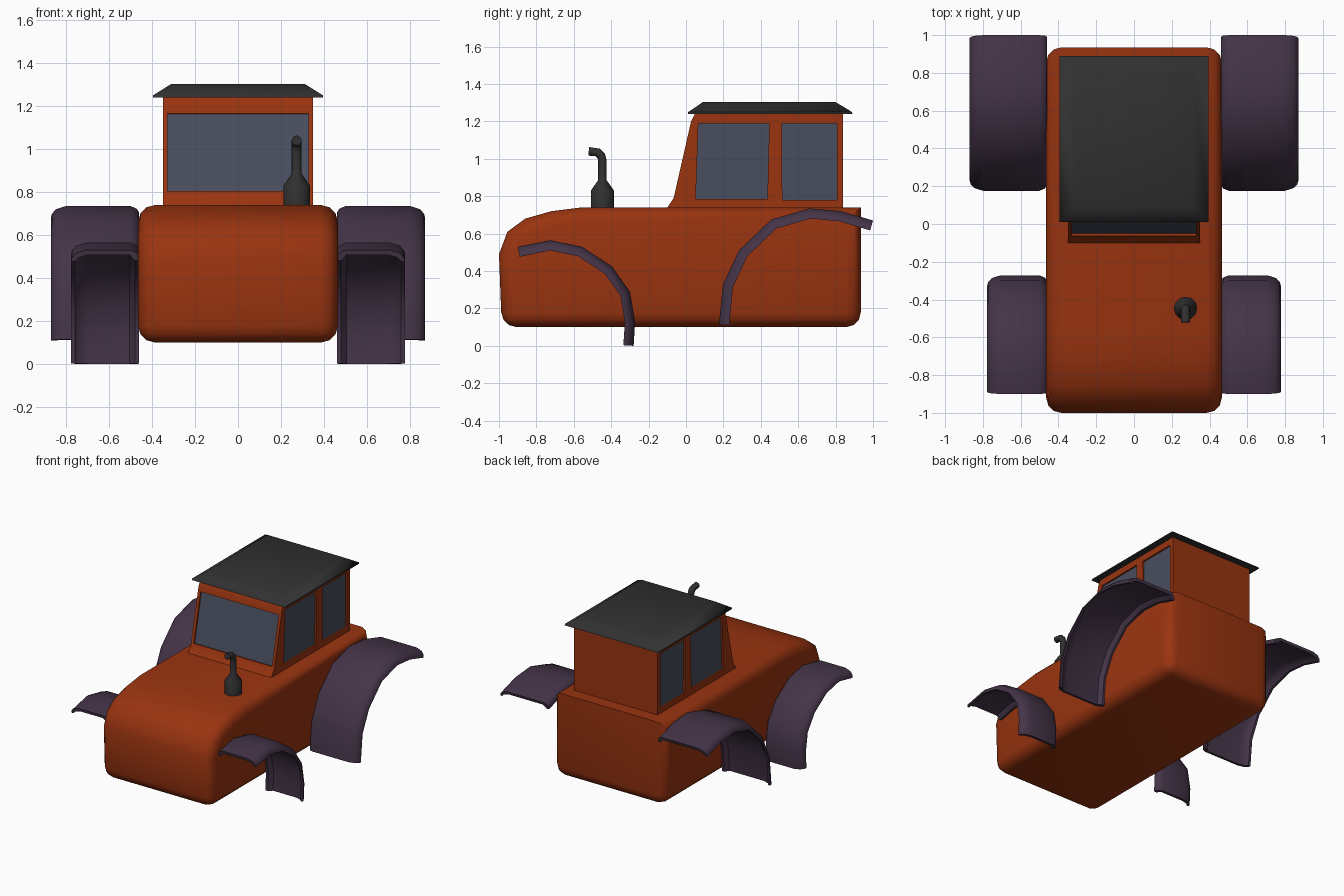
import bpy, bmesh, math
from mathutils import Vector

if "Cube" in bpy.data.objects:
    bpy.data.objects.remove(bpy.data.objects["Cube"], do_unlink=True)


def material(name, rgb):
    m = bpy.data.materials.new(name)
    m.use_nodes = True
    m.diffuse_color = (*rgb, 1)
    bsdf = m.node_tree.nodes["Principled BSDF"]
    bsdf.inputs["Base Color"].default_value = (*rgb, 1)
    bsdf.inputs["Roughness"].default_value = 0.7
    return m


ORANGE = material("orange_paint", (0.32, 0.034, 0.005))
PURPLE = material("purple_plastic", (0.058, 0.034, 0.064))
GLASS = material("window_glass", (0.066, 0.076, 0.115))
DARK = material("dark_grey", (0.03, 0.03, 0.03))


def finish(name, bm, mat, angle=40):
    bmesh.ops.recalc_face_normals(bm, faces=bm.faces)
    mesh = bpy.data.meshes.new(name)
    bm.to_mesh(mesh)
    bm.free()
    mesh.materials.append(mat)
    obj = bpy.data.objects.new(name, mesh)
    bpy.context.collection.objects.link(obj)
    smooth(obj, angle)
    return obj


def smooth(obj, angle):
    bpy.ops.object.select_all(action='DESELECT')
    obj.select_set(True)
    bpy.context.view_layer.objects.active = obj
    bpy.ops.object.shade_smooth_by_angle(angle=math.radians(angle))


def loft(rings, closed=False):
    """Skin a list of closed loops, capping both ends."""
    bm = bmesh.new()
    loops = [[bm.verts.new(p) for p in ring] for ring in rings]
    n = len(loops[0])
    for a, b in zip(loops, loops[1:]):
        for i in range(n):
            j = (i + 1) % n
            bm.faces.new((a[i], a[j], b[j], b[i]))
    bm.faces.new(loops[0])
    bm.faces.new(loops[-1])
    return bm


def side_profile(points, half_width):
    """Extrude a (y, z) outline across x."""
    return loft([[(x, y, z) for y, z in points] for x in (-half_width, half_width)])


# Body: hood outline extruded, all corners rounded except the rear deck edge
hood = [(-0.985, 0.10), (-1, 0.49), (-0.955, 0.61), (-0.86, 0.68), (-0.72, 0.72),
        (-0.56, 0.74), (0.935, 0.74), (0.935, 0.10)]
bm = side_profile(hood, 0.465)
bmesh.ops.recalc_face_normals(bm, faces=bm.faces)


def rounded(e):
    deck_edge = all(v.co.y > 0.9 and v.co.z > 0.7 for v in e.verts)
    return e.calc_face_angle() > math.radians(40) and not deck_edge


bmesh.ops.bevel(bm, geom=[e for e in bm.edges if rounded(e)], offset=0.08,
                segments=3, profile=0.5, affect='EDGES', clamp_overlap=True)
finish("body", bm, ORANGE)

# Cab shell
cab_outline = [(-0.10, 0.70), (-0.10, 0.74), (-0.066, 0.79), (0.027, 1.20),
               (0.05, 1.245), (0.84, 1.245), (0.84, 0.70)]
cab = finish("cab", side_profile(cab_outline, 0.35), ORANGE, 30)


def window(name, corners):
    """Cut a shallow recess in the cab and lay a thin pane in it."""
    pts = [Vector(c) for c in corners]
    normal = (pts[1] - pts[0]).cross(pts[2] - pts[0]).normalized()
    if normal.dot(pts[0] - Vector((0, 0.4, 1))) < 0:
        normal.negate()

    def slab(near, far):
        return loft([[p + normal * d for p in pts] for d in (near, far)])

    cutter = finish("window_cutter", slab(0.05, -0.02), ORANGE)
    cutter.hide_render = True
    mod = cab.modifiers.new("recess", 'BOOLEAN')
    mod.operation = 'DIFFERENCE'
    mod.solver = 'EXACT'
    mod.object = cutter
    bpy.context.view_layer.objects.active = cab
    bpy.ops.object.modifier_apply(modifier=mod.name)
    bpy.data.objects.remove(cutter, do_unlink=True)
    finish(name, slab(-0.013, -0.021), GLASS)


# Windscreen follows the slope of the cab front
def slope(z):
    return -0.066 + (z - 0.79) * 0.093 / 0.41


lo, hi = 0.805, 1.165
window("windscreen", [(-0.328, slope(lo), lo), (0.328, slope(lo), lo),
                      (0.328, slope(hi), hi), (-0.328, slope(hi), hi)])

# Two windows on each side
for side, sign in (("left", 1), ("right", -1)):
    x = 0.35 * sign
    window(side + "_front_window", [(x, 0.052, 0.785), (x, 0.435, 0.785),
                                    (x, 0.445, 1.19), (x, 0.066, 1.19)])
    window(side + "_rear_window", [(x, 0.515, 0.78), (x, 0.808, 0.78),
                                   (x, 0.808, 1.19), (x, 0.512, 1.19)])
smooth(cab, 30)


# Roof: stacked rectangles with a sloped rim
def rectangle(half_x, y0, y1, z):
    return [(-half_x, y0, z), (half_x, y0, z), (half_x, y1, z), (-half_x, y1, z)]


roof = loft([rectangle(0.395, 0.01, 0.89, 1.24), rectangle(0.395, 0.012, 0.888, 1.25),
             rectangle(0.31, 0.09, 0.80, 1.303)])
finish("roof", roof, DARK, 50)


# Fenders: curled shell section swept along an outline of (y, z) points
def fender(name, path, x_in, x_out, sign):
    pts = [Vector(p) for p in path]
    section = [(x_in, 0.05), (x_in, 0.03), (x_in + 0.012, 0.012), (x_in + 0.04, 0),
               (x_out - 0.07, 0), (x_out - 0.025, 0.014), (x_out - 0.005, 0.035),
               (x_out, 0.055), (x_out - 0.018, 0.055), (x_out - 0.035, 0.035),
               (x_out - 0.08, 0.022), (x_in + 0.045, 0.022), (x_in + 0.02, 0.05)]
    rings = []
    for i, p in enumerate(pts):
        before = (p - pts[max(i - 1, 0)]).normalized()
        after = (pts[min(i + 1, len(pts) - 1)] - p).normalized()
        t = (before + after).normalized()
        inward = Vector((t.y, -t.x))
        rings.append([(sign * x, *(p + inward * d)) for x, d in section])
    finish(name, loft(rings), PURPLE, 45)


rear_path = [(0.176, 0.115), (0.198, 0.33), (0.283, 0.51), (0.455, 0.675),
             (0.66, 0.735), (0.83, 0.72), (1.0, 0.67)]
front_path = [(-0.90, 0.53), (-0.727, 0.565), (-0.556, 0.53), (-0.396, 0.425),
              (-0.30, 0.29), (-0.272, 0.13), (-0.28, 0.0)]
for side, sign in (("left", 1), ("right", -1)):
    fender(side + "_rear_fender", rear_path, 0.46, 0.87, sign)
    fender(side + "_front_fender", front_path, 0.46, 0.777, sign)

# Exhaust: (y, z, radius, forward tilt) rings from muffler to bent tip
stack = [(-0.447, 0.72, 0.062, 0), (-0.447, 0.83, 0.062, 0), (-0.447, 0.885, 0.023, 0),
         (-0.447, 0.99, 0.023, 0), (-0.453, 1.015, 0.023, 30),
         (-0.472, 1.034, 0.023, 60), (-0.52, 1.04, 0.023, 85)]
rings = []
for y, z, r, tilt in stack:
    a = math.radians(tilt)
    ring = []
    for k in range(12):
        u = math.tau * k / 12
        c, s = r * math.cos(u), r * math.sin(u)
        ring.append((0.273 + c, y + s * math.cos(a), z + s * math.sin(a)))
    rings.append(ring)
finish("exhaust_stack", loft(rings), DARK, 35)
